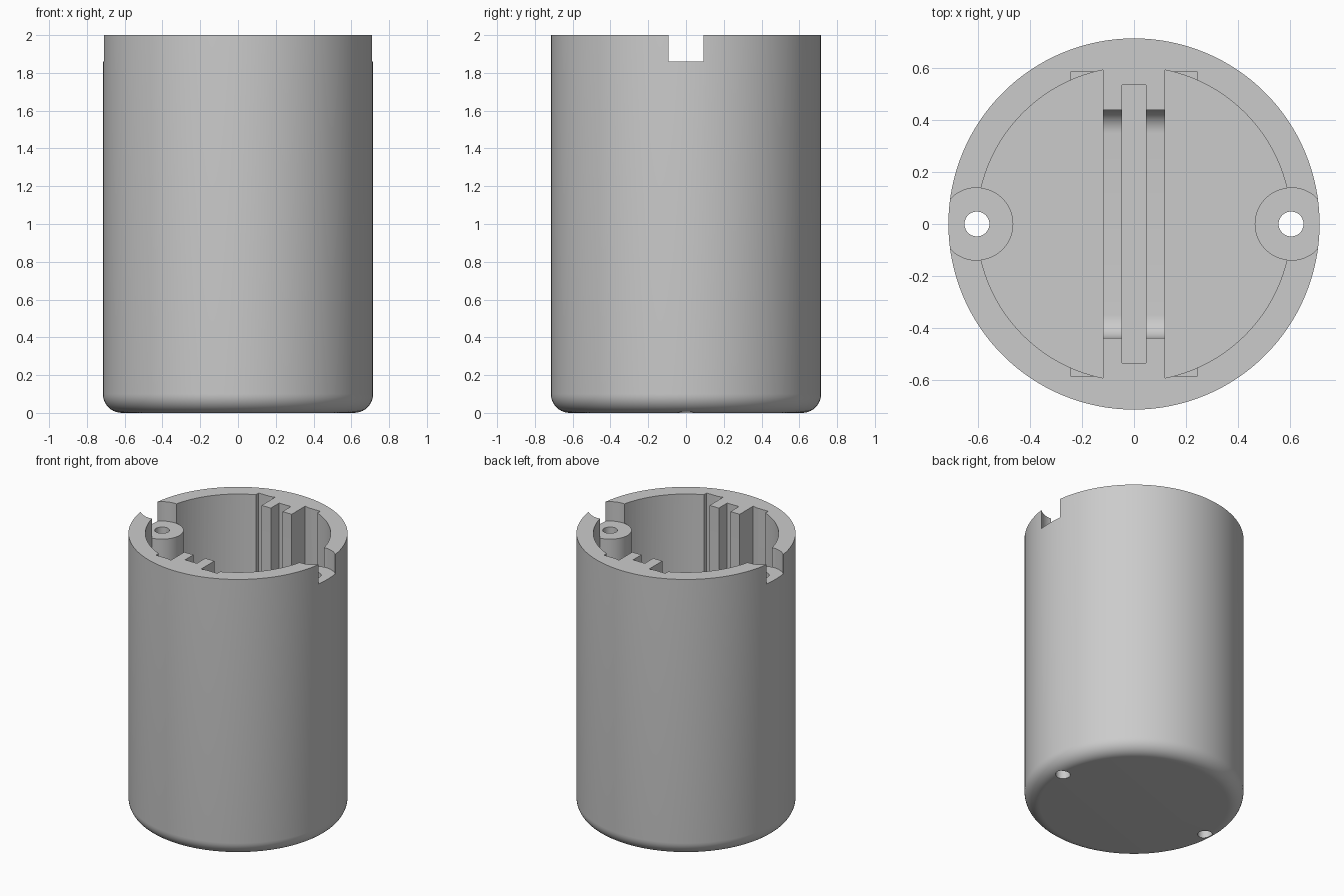
import bpy, bmesh, math
from mathutils import Matrix

if "Cube" in bpy.data.objects:
    bpy.data.objects.remove(bpy.data.objects["Cube"])

R, H = 0.715, 2.0              # outer radius and height
INNER, FLOOR = 0.605, 0.11     # cavity radius and floor level
BOSS_R, BOSS_TOP = 0.14, 1.86  # screw posts
ABOVE = 2.2                    # top of the cutters


def add_object(name, bm):
    bmesh.ops.recalc_face_normals(bm, faces=bm.faces)
    mesh = bpy.data.meshes.new(name)
    bm.to_mesh(mesh)
    bm.free()
    obj = bpy.data.objects.new(name, mesh)
    bpy.context.collection.objects.link(obj)
    return obj


def cylinder(name, radius, z0, z1, x=0, segments=48):
    bm = bmesh.new()
    bmesh.ops.create_cone(bm, cap_ends=True, segments=segments, radius1=radius,
                          radius2=radius, depth=z1 - z0,
                          matrix=Matrix.Translation((x, 0, (z0 + z1) / 2)))
    return add_object(name, bm)


def box(name, x0, x1, y0, y1, z0, z1):
    bm = bmesh.new()
    bmesh.ops.create_cube(bm, size=1)
    bmesh.ops.scale(bm, vec=(x1 - x0, y1 - y0, z1 - z0), verts=bm.verts)
    bmesh.ops.translate(bm, verts=bm.verts,
                        vec=((x0 + x1) / 2, (y0 + y1) / 2, (z0 + z1) / 2))
    return add_object(name, bm)


def extrude_x(name, outline, half):
    bm = bmesh.new()
    face = bm.faces.new([bm.verts.new((-half, y, z)) for y, z in outline])
    ret = bmesh.ops.extrude_face_region(bm, geom=[face])
    moved = [v for v in ret["geom"] if isinstance(v, bmesh.types.BMVert)]
    bmesh.ops.translate(bm, verts=moved, vec=(2 * half, 0, 0))
    return add_object(name, bm)


def cut(target, cutter):
    cutter.hide_render = True
    mod = target.modifiers.new("cut", 'BOOLEAN')
    mod.operation, mod.solver, mod.object = 'DIFFERENCE', 'EXACT', cutter
    bpy.context.view_layer.objects.active = target
    bpy.ops.object.modifier_apply(modifier=mod.name)
    bpy.data.objects.remove(cutter)


def arc(cy, cz, r, start, end, steps=10):
    return [(cy + r * math.cos(math.radians(start + (end - start) * i / steps)),
             cz + r * math.sin(math.radians(start + (end - start) * i / steps)))
            for i in range(steps + 1)]


# Outer body: lathed profile with a rounded bottom edge
FILLET = 0.1
profile = [(0, 0)] + arc(R - FILLET, FILLET, FILLET, -90, 0) + [(R, H), (0, H)]
bm = bmesh.new()
verts = [bm.verts.new((r, 0, z)) for r, z in profile]
edges = [bm.edges.new(pair) for pair in zip(verts, verts[1:])]
bmesh.ops.spin(bm, geom=verts + edges, axis=(0, 0, 1), cent=(0, 0, 0),
               angle=math.tau, steps=128, use_duplicate=False)
bmesh.ops.remove_doubles(bm, verts=bm.verts, dist=1e-5)
housing = add_object("housing", bm)

# Main cavity, leaving the board rails and the screw posts standing
cavity = cylinder("cavity_cutter", INNER, FLOOR, ABOVE, segments=128)
cut(cavity, box("rail_block", -0.12, 0.12, -1, 1, 0, 3))
for side in (-1, 1):
    cut(cavity, cylinder("screw_post", BOSS_R, 0, BOSS_TOP, side * INNER))
cut(housing, cavity)

# Rounded U opening between the rails
half_y, base, r = 0.44, 0.2, 0.09
opening = (arc(-half_y + r, base + r, r, 180, 270) + arc(half_y - r, base + r, r, 270, 360)
           + [(half_y, ABOVE), (-half_y, ABOVE)])
cut(housing, extrude_x("opening_cutter", opening, 0.13))

# Board slot along the middle of the rails
cut(housing, box("slot_cutter", -0.047, 0.047, -0.535, 0.535, FLOOR, ABOVE))

# Shallow wall pockets beside the rails
for sx in (-1, 1):
    for sy in (-1, 1):
        xs = sorted((sx * 0.14, sx * 0.245))
        ys = sorted((sy * 0.5, sy * 0.585))
        cut(housing, box("pocket_cutter", *xs, *ys, base, ABOVE))

# Rim clearance over each post and the screw hole through it
for side in (-1, 1):
    cut(housing, cylinder("clearance_cutter", BOSS_R, BOSS_TOP, ABOVE, side * INNER))
    cut(housing, cylinder("hole_cutter", 0.048, -0.2, ABOVE, side * INNER))

# Single grey material and smooth shading with sharp edges kept
grey = bpy.data.materials.new("light grey")
grey.use_nodes = True
colour = (0.6, 0.6, 0.6, 1)
grey.diffuse_color = colour
grey.node_tree.nodes["Principled BSDF"].inputs["Base Color"].default_value = colour
housing.data.materials.clear()
housing.data.materials.append(grey)
bpy.ops.object.select_all(action='DESELECT')
housing.select_set(True)
bpy.context.view_layer.objects.active = housing
bpy.ops.object.shade_smooth_by_angle(angle=math.radians(30))
